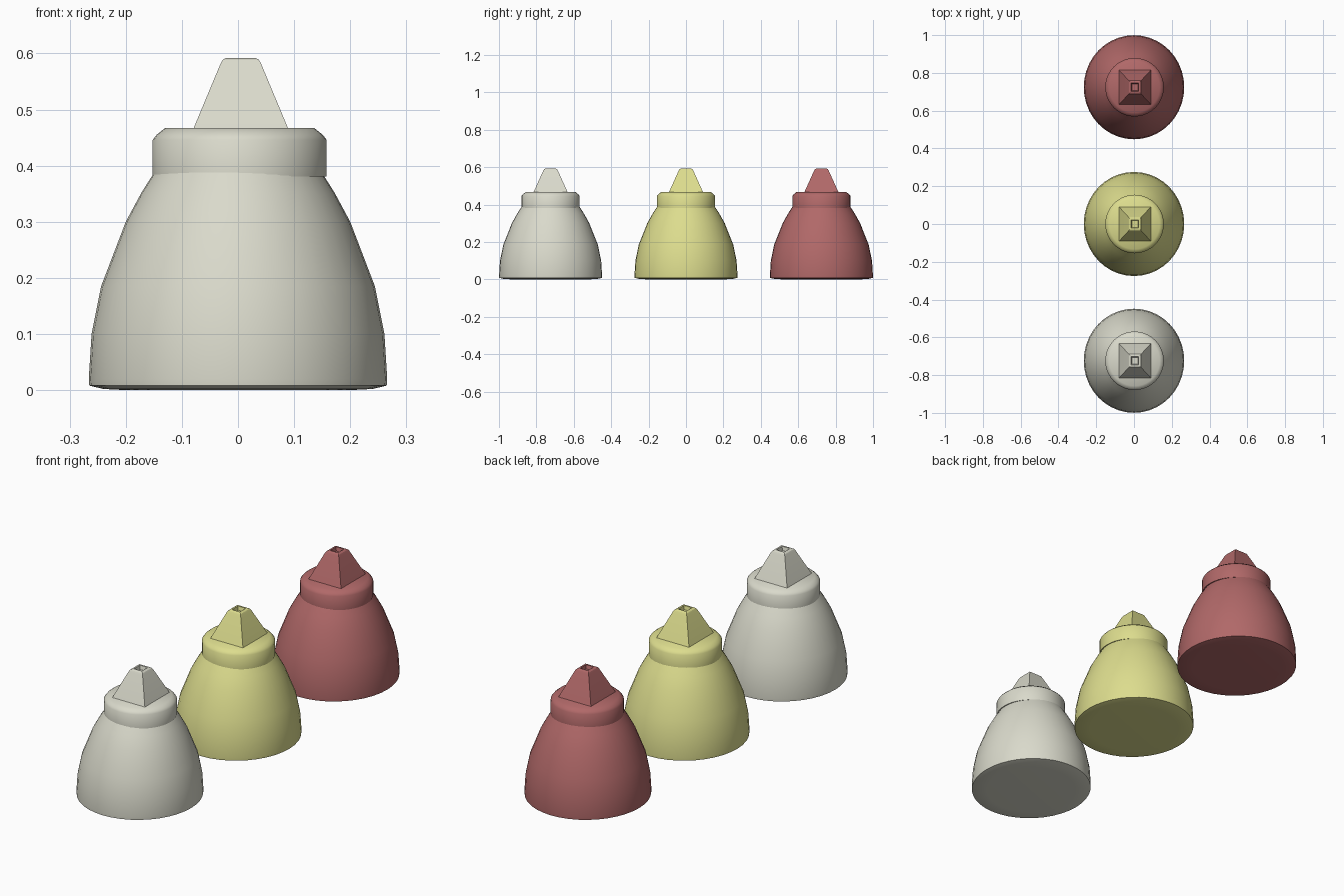
import bpy, bmesh, math

cube = bpy.data.objects.get("Cube")
if cube:
    bpy.data.objects.remove(cube)


def material(name, rgb):
    m = bpy.data.materials.new(name)
    m.use_nodes = True
    m.diffuse_color = (*rgb, 1)
    m.node_tree.nodes["Principled BSDF"].inputs["Base Color"].default_value = (*rgb, 1)
    return m


def stack(name, rings, sides, mat, centre, stretch=1.0, turn=0.0, sharp=30):
    """Closed solid from (radius, height) rings, capped at both ends."""
    bm = bmesh.new()
    loops = []
    for r, z in rings:
        angles = [turn + math.tau * i / sides for i in range(sides)]
        loops.append([bm.verts.new((r * math.cos(a), r * stretch * math.sin(a), z))
                      for a in angles])
    for low, high in zip(loops, loops[1:]):
        for i in range(sides):
            j = (i + 1) % sides
            bm.faces.new((low[i], low[j], high[j], high[i]))
    bm.faces.new(loops[0][::-1])
    bm.faces.new(loops[-1])
    mesh = bpy.data.meshes.new(name)
    bm.to_mesh(mesh)
    bm.free()
    mesh.materials.append(mat)
    obj = bpy.data.objects.new(name, mesh)
    bpy.context.collection.objects.link(obj)
    obj.location = (*centre, 0)
    bpy.ops.object.select_all(action='DESELECT')
    obj.select_set(True)
    bpy.context.view_layer.objects.active = obj
    bpy.ops.object.shade_smooth_by_angle(angle=math.radians(sharp))
    return obj


BODY = [(0.2, 0), (0.24, 0.002), (0.265, 0.008), (0.266, 0.02), (0.261, 0.1),
        (0.244, 0.185), (0.2, 0.3), (0.172, 0.352), (0.148, 0.39)]
COLLAR = [(0.155, 0.381), (0.155, 0.446), (0.148, 0.455), (0.133, 0.467)]
# Half widths of the square spout, ending in a sunken opening
SPOUT = [(0.084, 0.463), (0.084, 0.467), (0.036, 0.582), (0.032, 0.589),
         (0.026, 0.592), (0.02, 0.592), (0.016, 0.575)]

bottles = [("white", (0.70, 0.70, 0.60), -0.724),
           ("yellow", (0.72, 0.72, 0.27), 0.0),
           ("red", (0.44, 0.14, 0.14), 0.724)]

for colour, rgb, y in bottles:
    mat = material(colour + " plastic", rgb)
    stack(colour + "_bottle_body", BODY, 40, mat, (0, y), 1.036, sharp=40)
    stack(colour + "_collar", COLLAR, 40, mat, (0.003, y), sharp=40)
    stack(colour + "_spout", [(r * math.sqrt(2), z) for r, z in SPOUT], 4, mat,
          (0.005, y), 1.08, turn=math.pi / 4, sharp=20)
